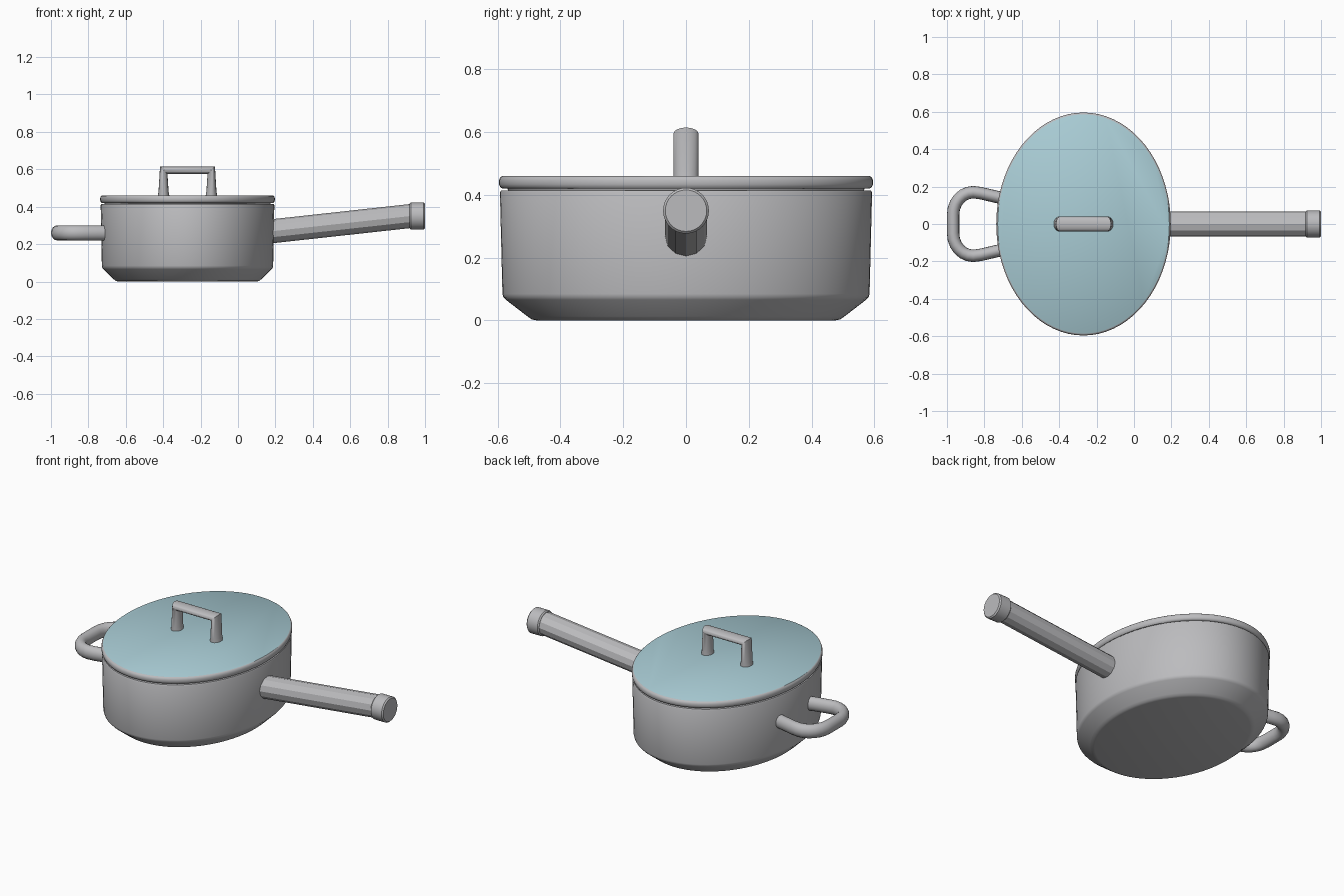
import bpy
import bmesh
from math import cos, sin, pi, radians
from mathutils import Vector

cube = bpy.data.objects.get("Cube")
if cube:
    bpy.data.objects.remove(cube)


def material(name, rgb):
    m = bpy.data.materials.new(name)
    m.use_nodes = True
    m.diffuse_color = (*rgb, 1)
    m.node_tree.nodes["Principled BSDF"].inputs["Base Color"].default_value = (*rgb, 1)
    return m


steel = material("steel grey", (0.50, 0.50, 0.515))
glass = material("pale teal glass", (0.40, 0.61, 0.67))


def finish(name, bm, mats, angle=None):
    bmesh.ops.recalc_face_normals(bm, faces=bm.faces)
    mesh = bpy.data.meshes.new(name)
    bm.to_mesh(mesh)
    bm.free()
    for m in mats:
        mesh.materials.append(m)
    obj = bpy.data.objects.new(name, mesh)
    bpy.context.collection.objects.link(obj)
    if angle:
        bpy.ops.object.select_all(action='DESELECT')
        obj.select_set(True)
        bpy.context.view_layer.objects.active = obj
        bpy.ops.object.shade_smooth_by_angle(angle=radians(angle))


def skin(rings):
    """Closed skin over a list of rings of points, capped at both ends."""
    bm = bmesh.new()
    loops = [[bm.verts.new(p) for p in ring] for ring in rings]
    n = len(loops[0])
    for a, b in zip(loops, loops[1:]):
        for i in range(n):
            j = (i + 1) % n
            bm.faces.new((a[i], a[j], b[j], b[i]))
    bm.faces.new(loops[0])
    bm.faces.new(loops[-1])
    return bm


CENTRE_X, SQUASH = -0.27, 0.783


def oval(profile, n=72):
    """Turn a (radius, height) profile into an oval body."""
    return skin([[(CENTRE_X + SQUASH * r * cos(2 * pi * i / n),
                   r * sin(2 * pi * i / n), z) for i in range(n)]
                 for r, z in profile])


def sweep(path, sizes, axis, n=16):
    """Sweep an oval section along a planar path with mitred corners."""
    path, axis = [Vector(p) for p in path], Vector(axis)
    rings = []
    for k, p in enumerate(path):
        t_in = (p - path[max(k - 1, 0)]).normalized()
        t_out = (path[min(k + 1, len(path) - 1)] - p).normalized()
        tangent = (t_in + t_out).normalized()
        side = axis.cross(tangent)
        mitre = 1 / max(tangent.dot(t_out if t_out.length else t_in), 0.3)
        a, b = sizes[k] if isinstance(sizes, list) else sizes
        rings.append([p + side * a * mitre * cos(2 * pi * i / n)
                      + axis * b * sin(2 * pi * i / n) for i in range(n)])
    return skin(rings)


# Hollow pot body with a chamfered foot
finish("pot_body", oval([
    (0.475, 0), (0.492, 0.004), (0.505, 0.013), (0.574, 0.066), (0.582, 0.074),
    (0.585, 0.085), (0.593, 0.408), (0.589, 0.415), (0.572, 0.415),
    (0.562, 0.10), (0.48, 0.03)]), [steel], 35)

# Lid with rounded rim, teal top and an insert that closes the gap to the pot
lid = oval([(0.555, 0.39), (0.569, 0.42), (0.585, 0.42), (0.592, 0.425),
            (0.596, 0.434), (0.596, 0.447), (0.592, 0.456), (0.586, 0.46)])
for face in lid.faces:
    top_cap = len(face.verts) > 4 and face.calc_center_median().z > 0.45
    face.material_index = int(top_cap)
finish("lid", lid, [steel, glass], 40)

# Bracket grip on the lid, flared at the feet
legs = [(-0.398, 0.455), (-0.398, 0.48), (-0.397, 0.595)]
legs += [(2 * CENTRE_X - x, z) for x, z in reversed(legs)]
widths = [0.032, 0.027, 0.02, 0.02, 0.027, 0.032]
finish("lid_grip", sweep([(x, 0, z) for x, z in legs],
                         [(w, 0.04) for w in widths], (0, 1, 0)), [steel], 35)

# Long straight handle, rising outward
finish("long_handle", sweep([(0.12, 0, 0.262), (0.94, 0, 0.352)],
                            (0.064, 0.067), (0, 1, 0), 12), [steel])

# Rounded end cap of the long handle
finish("handle_end_cap", sweep(
    [(x, 0, 0.35) for x in (0.917, 0.924, 0.992, 0.999)],
    [(r, r) for r in (0.066, 0.073, 0.073, 0.066)], (0, 1, 0), 32), [steel], 40)

# Small loop handle on the opposite side, corners rounded with arcs
half = [(-0.66, 0.128), (-0.76, 0.151), (-0.82, 0.165)]
half += [(-0.86 - 0.107 * sin(a), 0.05 + 0.12 * cos(a))
         for a in [radians(d) for d in range(0, 91, 15)]]
loop = half + [(x, -y) for x, y in reversed(half)]
finish("loop_handle", sweep([(x, y, 0.26) for x, y in loop], (0.033, 0.04),
                            (0, 0, 1)), [steel], 35)
